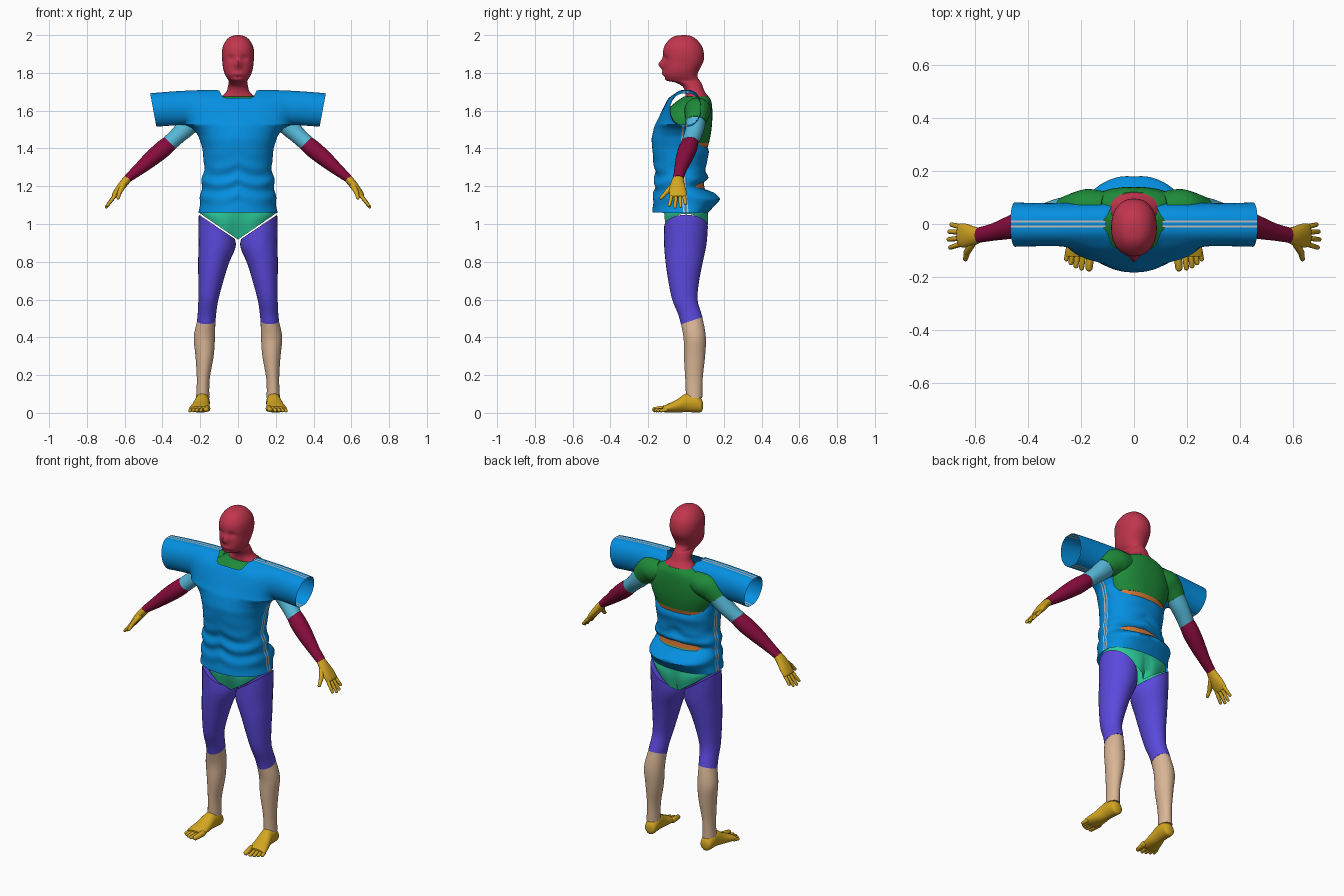
import bpy, bmesh
from math import sin, cos, pi, exp, radians, sqrt
from mathutils import Vector

if "Cube" in bpy.data.objects:
    bpy.data.objects.remove(bpy.data.objects["Cube"])

MATS = {}


def mat(hexcol):
    if hexcol not in MATS:
        m = bpy.data.materials.new("mat_" + hexcol)
        rgb = [(int(hexcol[i:i + 2], 16) / 255) ** 2.2 for i in (0, 2, 4)]
        m.diffuse_color = (*rgb, 1)
        m.use_nodes = True
        m.node_tree.nodes["Principled BSDF"].inputs["Base Color"].default_value = m.diffuse_color
        MATS[hexcol] = m
    return MATS[hexcol]


def make(bm, name, *cols, mirror=True):
    bmesh.ops.recalc_face_normals(bm, faces=bm.faces)
    me = bpy.data.meshes.new(name)
    bm.to_mesh(me)
    bm.free()
    ob = bpy.data.objects.new(name, me)
    bpy.context.collection.objects.link(ob)
    for c in cols:
        me.materials.append(mat(c))
    if mirror:
        ob.modifiers.new("Mirror", 'MIRROR')
    return ob


def loft(bm, rings, n=28, steps=4, power=2.0, cap=True, warp=None):
    """Rings (x, y, z, rx, ry, tilt, pitch) smoothed along the path and skinned."""
    rings = [tuple(r) + (0,) * (7 - len(r)) for r in rings]
    last, dense = len(rings) - 1, []
    for i in range(last):
        p = [rings[max(0, min(last, i + k))] for k in (-1, 0, 1, 2)]
        for s in range(steps):
            t = s / steps
            dense.append([b + .5 * t * (c - a + t * (2*a - 5*b + 4*c - d + t * (3*(b - c) + d - a)))
                          for a, b, c, d in zip(*p)])
    dense.append(rings[-1])
    loops = []
    for x, y, z, rx, ry, T, P in dense:
        T, P, loop = radians(T), radians(P), []
        for k in range(n):
            c, s = cos(2*pi*k/n), sin(2*pi*k/n)
            c = (1 if c > 0 else -1) * abs(c) ** (2/power) * rx
            s = (1 if s > 0 else -1) * abs(s) ** (2/power) * ry
            co = Vector((x + c*cos(T), y + s*cos(P), z + c*sin(T) + s*sin(P)))
            loop.append(bm.verts.new(warp(co) if warp else co))
        loops.append(loop)
    for a, b in zip(loops, loops[1:]):
        for k in range(n):
            bm.faces.new((a[k], a[(k+1) % n], b[(k+1) % n], b[k]))
    if cap:
        bm.faces.new(loops[0])
        bm.faces.new(loops[-1])


def capsule(bm, p, q, r):
    p, q = Vector(p), Vector(q)
    d = q - p
    rot = d.to_track_quat('Z', 'Y')
    vs = bmesh.ops.create_uvsphere(bm, u_segments=12, v_segments=8, radius=r)['verts']
    for v in vs:
        if v.co.z > 1e-5:
            v.co = Vector((v.co.x * .85, v.co.y * .85, v.co.z + d.length))
        v.co = rot @ v.co + p


def part(name, col, rings, mirror=True, **kw):
    bm = bmesh.new()
    loft(bm, rings, **kw)
    return make(bm, name, col, mirror=mirror)


# Head and neck: (z, half width, front y, back y), face shaped by soft bumps
def face(v):
    if v.y < -.02:
        g = lambda x, z, sx, sz: exp(-((abs(v.x) - x) / sx)**2 - ((v.z - z) / sz)**2)
        v.y += .013*g(.034, 1.878, .018, .014) - .026*g(0, 1.845, .016, .024) \
            - .008*g(0, 1.795, .03, .012) + .006*g(0, 1.778, .03, .007)
    return v


head = [(2.0, .008, -.02, 0), (1.994, .035, -.06, .03), (1.975, .06, -.09, .058),
        (1.94, .08, -.115, .085), (1.9, .086, -.122, .095), (1.86, .083, -.12, .092),
        (1.82, .078, -.12, .072), (1.785, .066, -.118, .06), (1.76, .05, -.105, .072),
        (1.75, .05, -.06, .08), (1.73, .053, -.02, .088), (1.7, .062, -.005, .1),
        (1.665, .1, 0, .125), (1.64, .125, .02, .133)]
part("head_and_neck", "C0384F", [(0, (f+b)/2, z, w, (b-f)/2) for z, w, f, b in head],
     mirror=False, n=48, power=2.2, warp=face)

# Torso
part("chest", "23893B", [(0, .055, 1.675, .09, .065), (0, .04, 1.645, .15, .095),
     (0, .01, 1.58, .2, .13), (0, .0, 1.5, .2, .135), (0, -.005, 1.43, .172, .127)],
     mirror=False, n=40, power=2.4)
part("shoulder", "23893B", [(.1, .06, 1.615, .06, .06, 65), (.17, .062, 1.6, .076, .07, 58),
     (.215, .058, 1.575, .072, .063, 48), (.255, .052, 1.535, .058, .053, 40)])
part("waist", "D9793A", [(0, -.005, 1.43, .172, .127), (0, -.01, 1.32, .158, .102),
     (0, -.01, 1.22, .162, .105), (0, -.008, 1.175, .168, .108)], mirror=False, n=40, power=2.3)


def briefs(v):
    t = max(0, (1.08 - v.z) / .16)
    dent = exp(-(v.x / (.022 if v.y > 0 else .045))**2)
    v.y *= 1 - (.38 if v.y < 0 else .3) * t * dent
    v.z += .68 * abs(v.x) * t
    return v


part("pelvis", "2FC998", [(0, -.008, 1.19, .167, .107), (0, -.003, 1.1, .182, .115),
     (0, 0, 1.0, .198, .12), (0, 0, .918, .198, .108)], mirror=False, n=56, power=2.3,
     cap=False, warp=briefs)

# Legs
part("thigh", "5B4ADB", [(.112, 0, .985, .115, .116, 34), (.112, -.004, .89, .099, .112, 12),
     (.13, -.01, .79, .081, .097), (.145, -.012, .69, .065, .08), (.157, -.006, .6, .053, .067),
     (.164, .018, .53, .049, .06, 0, 8), (.168, .03, .488, .049, .06, 0, 18)])
part("shin", "D8B494", [(.168, .03, .488, .048, .059, 0, 18), (.178, .046, .4, .056, .059),
     (.177, .045, .3, .048, .056), (.184, .042, .18, .034, .046), (.187, .043, .08, .035, .043)])
bm = bmesh.new()
loft(bm, [(.185, .09, .04, .012, .014, 0, 90), (.185, .08, .04, .032, .036, 0, 90),
     (.187, .045, .053, .038, .05, 0, 90), (.19, .0, .053, .039, .049, 0, 90),
     (.197, -.05, .036, .047, .034, 0, 90), (.204, -.1, .024, .054, .022, 0, 90),
     (.206, -.122, .02, .05, .015, 0, 90)])
for i, (x, r, tip) in enumerate([(.165, .017, -.162), (.193, .012, -.163), (.214, .012, -.155),
                                 (.233, .0115, -.144), (.25, .011, -.13)]):
    capsule(bm, (x - .002, -.105, r + .006), (x + .004, tip, r + .001), r)
make(bm, "foot", "D2A526")

# Arms
part("upper_arm", "56B6D6", [(.245, .052, 1.545, .058, .053, 40), (.285, .046, 1.5, .05, .05, 40),
     (.325, .034, 1.462, .044, .048, 42), (.36, .02, 1.43, .043, .046, 45)])
part("forearm", "86143F", [(.36, .02, 1.43, .042, .045, 45), (.4, .008, 1.395, .046, .05, 48),
     (.46, -.01, 1.345, .042, .045, 49), (.53, -.03, 1.285, .031, .033, 49),
     (.585, -.042, 1.24, .022, .029, 47)])
bm = bmesh.new()
loft(bm, [(.58, -.042, 1.244, .021, .028, 45), (.605, -.045, 1.215, .022, .036, 40),
     (.632, -.044, 1.18, .02, .045, 38), (.655, -.042, 1.15, .015, .044, 36),
     (.66, -.042, 1.143, .008, .036, 36)])
for y0, y1, x, z in [(-.075, -.088, .69, 1.1), (-.053, -.058, .696, 1.092),
                     (-.031, -.029, .693, 1.095), (-.011, -.003, .685, 1.11)]:
    capsule(bm, (.65, y0, 1.152), (x, y1, z), .0105)
capsule(bm, (.607, -.068, 1.205), (.628, -.106, 1.165), .0155)
capsule(bm, (.628, -.106, 1.165), (.634, -.13, 1.14), .0115)
make(bm, "hand", "D2A526")


# Shirt: front and back cloth panels described by profiles over height
def lookup(tab, z):
    def lin(z):
        for (a, p), (b, q) in zip(tab, tab[1:]):
            if z <= b:
                return p + (q - p) * max(0, (z - a) / (b - a))
        return tab[-1][1]
    return (lin(z - .009) + 2 * lin(z) + lin(z + .009)) / 4


WIDTH = [(1.06, .21), (1.12, .2), (1.2, .195), (1.3, .178), (1.4, .188), (1.47, .21), (1.51, .242), (1.53, .28)]
MID = [(1.06, 0), (1.3, -.025), (1.53, -.005), (1.71, 0)]
FRONT = [(1.06, -.178), (1.15, -.172), (1.25, -.163), (1.35, -.174), (1.45, -.18), (1.52, -.165),
         (1.6, -.125), (1.67, -.085), (1.71, -.03)]
BACK = [(1.06, .115), (1.1, .155), (1.13, .185), (1.17, .14), (1.2, .06), (1.24, .115), (1.3, .103),
        (1.38, .122), (1.41, .112), (1.45, .085), (1.6, .072), (1.7, .04)]
GAP, PIT, TOP = .014, 1.53, 1.71
low = [1.06 + (PIT - 1.06) * i / 48 for i in range(48)]
high = [1.62 - .09 * cos(pi * i / 18) for i in range(19)]


def width(z):
    return .28 if z >= PIT else lookup(WIDTH, z) + .006 * sin(62*z) * exp(-((z - 1.2) / .1)**2)


def sleeve_x(z, t):
    return .28 + t * (.152 + .033 * (z - PIT) / .18)


def droop(x, z):
    return z - .018 * max(0, (x - .1) / .36)**2


def panel(name, prof, side):
    bm, rows = bmesh.new(), []
    for z in low + high:
        xs = [width(z) * sin(pi/2 * i / 26) for i in range(27)]
        if z >= PIT - 1e-6:
            xs += [sleeve_x(z, i / 10) for i in range(1, 11)]
        row = []
        for x in xs:
            k = min(1, max(0, (x - .075) / .03))
            top = 1.668 + .042 * k * k * (3 - 2*k)
            zz = z if z < 1.55 else 1.55 + (z - 1.55) * (top - 1.55) / (TOP - 1.55)
            d = max(0, side * (lookup(prof, zz) - lookup(MID, zz)) - GAP)
            if zz > 1.66 and k > 0:
                d *= max(0, (TOP - zz) / .05)**(.5 * k)
            body = d * sqrt(max(0, 1 - (x / width(z))**2.2))
            arm = .068 * sqrt(max(0, 1 - ((zz - 1.62) / .09)**2))
            depth = (body**4 + arm**4)**.25
            fold = .007 * exp(-((zz - 1.22) / .1)**2) * sin(72*zz + 9*x + 1.5*sin(17*x))
            fold += .003 * sin(22*x + 14*zz) * exp(-((zz - 1.5) / .15)**2)
            depth += fold * min(1, depth / .08)
            row.append(bm.verts.new((x, lookup(MID, zz) + side * (GAP + depth), droop(x, zz))))
        rows.append(row)
    for a, b in zip(rows, rows[1:]):
        for i in range(min(len(a), len(b)) - 1):
            bm.faces.new((a[i], a[i+1], b[i+1], b[i]))
    make(bm, name, "0D8EE0")


panel("shirt_front", FRONT, -1)
panel("shirt_back", BACK, 1)


# Shirt seams: two grey stitched bands with a blue band between
def seam(name, pts):
    bm = bmesh.new()
    rows = [[bm.verts.new((x, lookup(MID, z) + o * GAP, droop(x, z))) for o in (-1, -.35, .35, 1)]
            for x, z in pts]
    for a, b in zip(rows, rows[1:]):
        for i in range(3):
            bm.faces.new((a[i], a[i+1], b[i+1], b[i])).material_index = i % 2
    make(bm, name, "B9B9B9", "0D8EE0")


seam("side_seam", [(width(z), z) for z in low] + [(sleeve_x(PIT, i / 10), PIT) for i in range(11)])
seam("shoulder_seam", [(.105 + (sleeve_x(TOP, 1) - .105) * i / 16, TOP) for i in range(17)])

# Smooth shading everywhere
for ob in bpy.context.scene.objects:
    ob.select_set(True)
    bpy.context.view_layer.objects.active = ob
bpy.ops.object.shade_smooth_by_angle(angle=radians(50))
